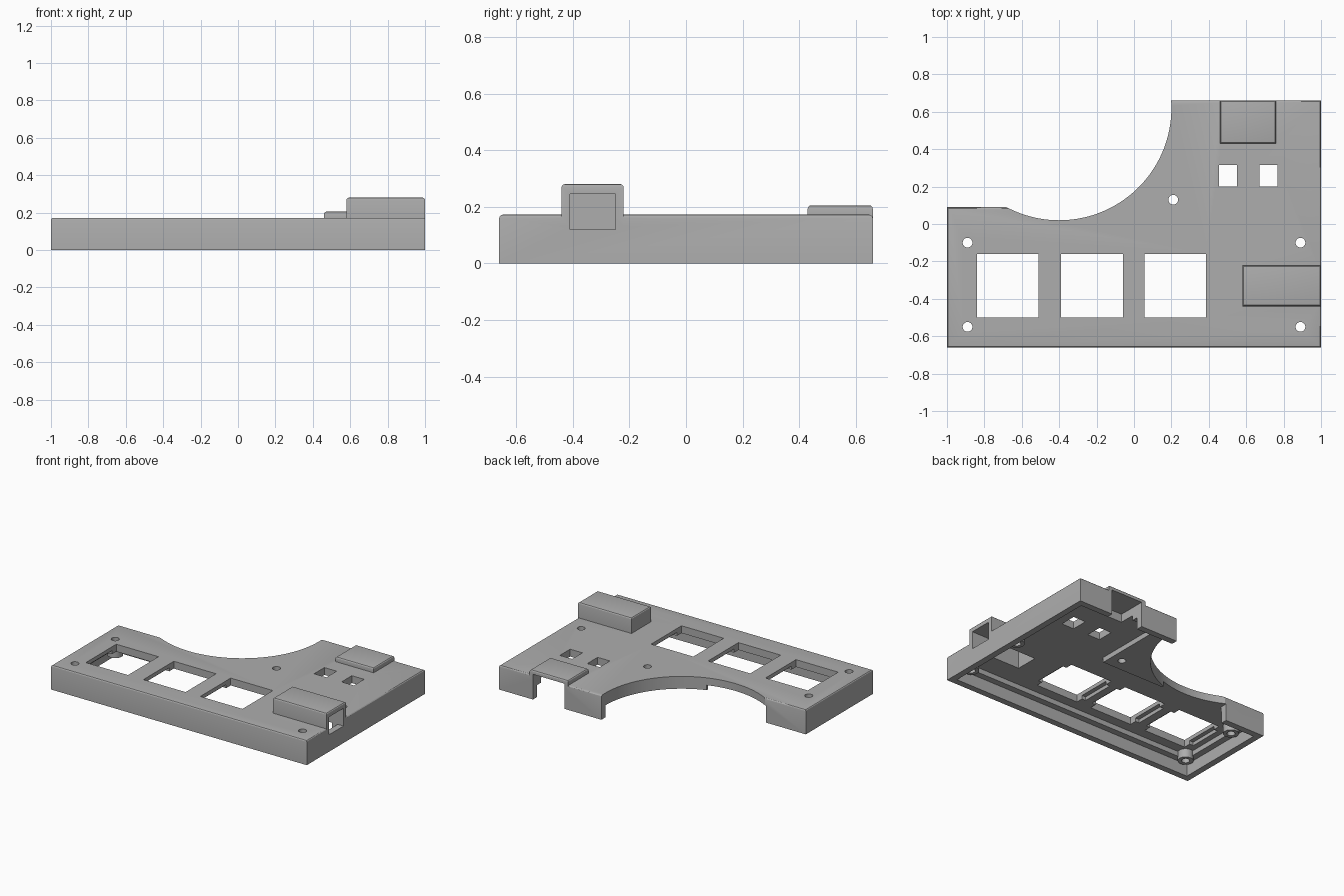
import bpy, bmesh, math
from mathutils import Matrix, Vector

cube = bpy.data.objects.get("Cube")
if cube:
    bpy.data.objects.remove(cube, do_unlink=True)

grey = bpy.data.materials.new("plastic grey")
grey.use_nodes = True
grey.diffuse_color = (0.42, 0.42, 0.42, 1)
grey.node_tree.nodes["Principled BSDF"].inputs["Base Color"].default_value = (0.42, 0.42, 0.42, 1)

TOP, CEILING, LEDGE = 0.172, 0.12, 0.085
BACK, STEP, FRONT = 0.66, 0.09, -0.66
CENTRE, RADIUS = Vector((-0.4, 0.62)), 0.6


def finish(name, bm):
    bmesh.ops.recalc_face_normals(bm, faces=bm.faces)
    mesh = bpy.data.meshes.new(name)
    bm.to_mesh(mesh)
    bm.free()
    mesh.materials.append(grey)
    ob = bpy.data.objects.new(name, mesh)
    bpy.context.collection.objects.link(ob)
    return ob


def soften_top(bm, z, shortest=0.0):
    edges = [e for e in bm.edges if all(v.co.z > z - 1e-4 for v in e.verts)
             and e.calc_length() > shortest]
    bmesh.ops.bevel(bm, geom=edges, offset=0.012, segments=3, profile=0.5, affect='EDGES')


def box(name, x0, x1, y0, y1, z0, z1, soft=False):
    bm = bmesh.new()
    bmesh.ops.create_cube(bm, size=1)
    for v in bm.verts:
        v.co = Vector((x1 if v.co.x > 0 else x0, y1 if v.co.y > 0 else y0, z1 if v.co.z > 0 else z0))
    if soft:
        soften_top(bm, z1)
    return finish(name, bm)


def cylinder(name, x, y, r, z0, z1):
    bm = bmesh.new()
    bmesh.ops.create_cone(bm, cap_ends=True, segments=32, radius1=r, radius2=r, depth=z1 - z0,
                          matrix=Matrix.Translation((x, y, (z0 + z1) / 2)))
    return finish(name, bm)


def combine(target, tool, operation):
    tool.hide_render = True
    mod = target.modifiers.new("join", 'BOOLEAN')
    mod.operation, mod.object, mod.solver = operation, tool, 'EXACT'
    bpy.context.view_layer.objects.active = target
    bpy.ops.object.modifier_apply(modifier=mod.name)
    bpy.data.objects.remove(tool, do_unlink=True)


def cut(*args):
    combine(case, box("cutter", *args), 'DIFFERENCE')


def add(tool):
    combine(case, tool, 'UNION')


# Solid case body with the curved scoop in its back edge
start = math.atan2(BACK - CENTRE.y, math.sqrt(RADIUS ** 2 - (BACK - CENTRE.y) ** 2))
end = -math.pi - math.asin((STEP - CENTRE.y) / RADIUS)
outline = [(-1, FRONT), (1, FRONT), (1, BACK)]
for i in range(49):
    a = start + (end - start) * i / 48
    outline.append((CENTRE.x + RADIUS * math.cos(a), CENTRE.y + RADIUS * math.sin(a)))
outline.append((-1, STEP))
bm = bmesh.new()
base = bm.faces.new([bm.verts.new((x, y, 0)) for x, y in outline])
moved = bmesh.ops.extrude_face_region(bm, geom=[base])["geom"]
bmesh.ops.translate(bm, vec=(0, 0, TOP), verts=[g for g in moved if isinstance(g, bmesh.types.BMVert)])
soften_top(bm, TOP, 0.2)
case = finish("case", bm)

# Lid recess, then the narrower inner space above its ledge
cut(-0.955, 0.955, -0.615, 0.045, -0.1, LEDGE)
cut(-0.4, 0.955, 0.03, 0.615, -0.1, LEDGE)
cut(-0.91, 0.91, -0.57, 0.04, 0.05, CEILING)
cut(0.29, 0.91, 0.02, 0.57, 0.05, CEILING)
cut(-0.69, -0.2, 0.01, 0.3, -0.1, CEILING)

# Raised housings for the side and back sockets
add(box("side_housing", 0.58, 1, -0.44, -0.22, 0.13, 0.28, True))
add(box("back_housing", 0.46, 0.76, 0.43, BACK, 0.13, 0.205, True))

# Screw posts
screws = [(x, y) for x in (-0.89, 0.89) for y in (-0.1, -0.55)]
for x, y in screws:
    add(cylinder("screw_post", x, y, 0.05, 0.06, 0.15))

# Socket cavities and their openings
cut(0.615, 0.955, -0.41, -0.25, -0.1, 0.245)
cut(0.9, 1.1, -0.41, -0.25, 0.12, 0.245)
cut(0.49, 0.735, 0.46, 0.8, -0.1, 0.178)

# Key openings with clip notches underneath
for x in (-0.675, -0.225, 0.22):
    cut(x - 0.165, x + 0.165, -0.5, -0.16, -0.1, 0.5)
    cut(x - 0.195, x + 0.195, -0.45, -0.21, 0.05, 0.145)

# Small square windows
for x in (0.503, 0.718):
    cut(x - 0.048, x + 0.048, 0.2, 0.315, -0.1, 0.5)

# Screw holes
for x, y in screws + [(0.21, 0.13)]:
    combine(case, cylinder("cutter", x, y, 0.026, -0.1, 0.5), 'DIFFERENCE')

# Smooth curves, sharp corners
bpy.ops.object.select_all(action='DESELECT')
case.select_set(True)
bpy.context.view_layer.objects.active = case
bpy.ops.object.shade_smooth_by_angle(angle=math.radians(25))
